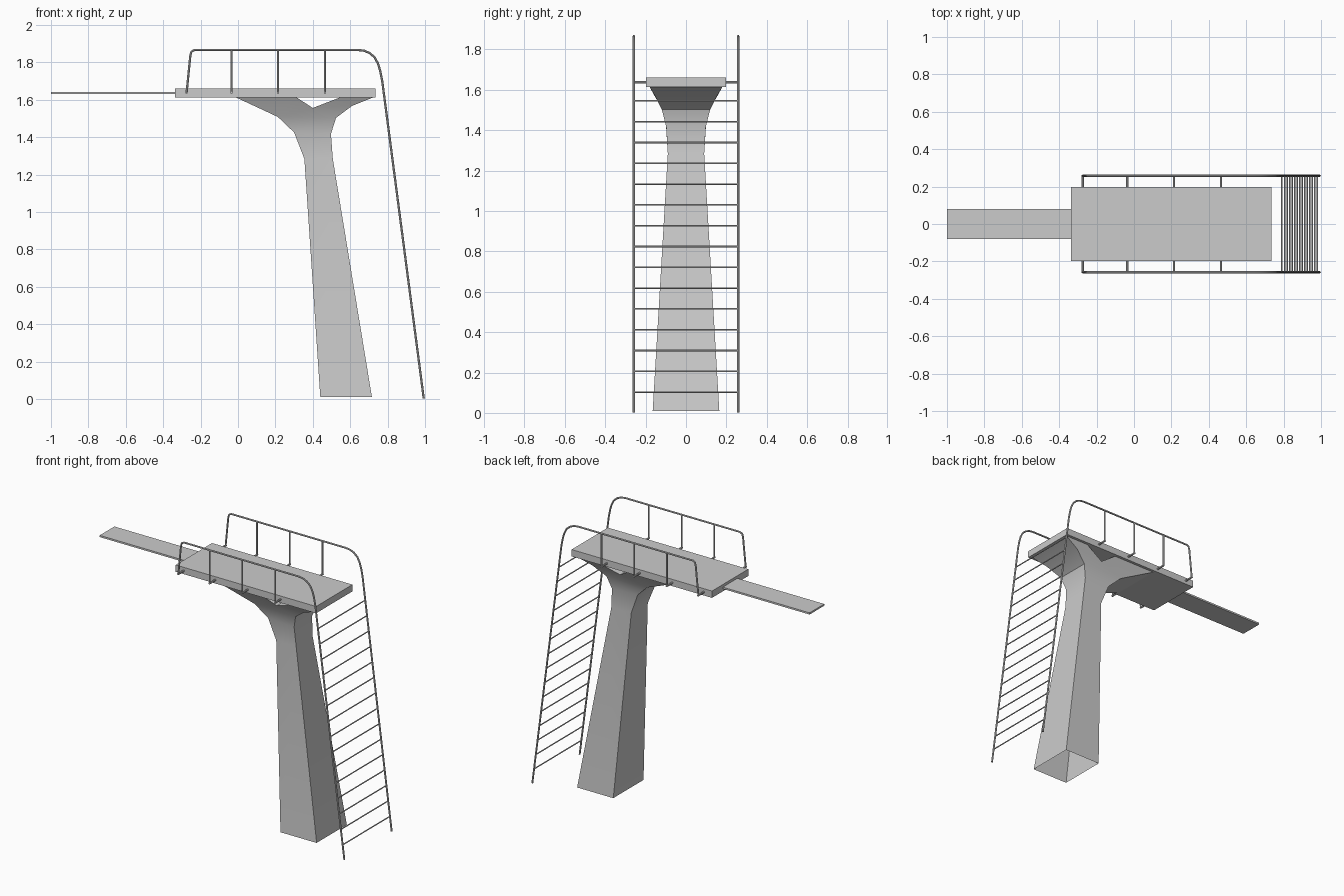
import bpy, bmesh

if "Cube" in bpy.data.objects:
    bpy.data.objects.remove(bpy.data.objects["Cube"])

RAIL_Y = 0.258


def link(name, data):
    ob = bpy.data.objects.new(name, data)
    bpy.context.collection.objects.link(ob)
    return ob


def box(name, x, y, z):
    bm = bmesh.new()
    bmesh.ops.create_cube(bm, size=1)
    for v in bm.verts:
        for i, (a, b) in enumerate((x, y, z)):
            v.co[i] = b if v.co[i] > 0 else a
    me = bpy.data.meshes.new(name)
    bm.to_mesh(me)
    bm.free()
    return link(name, me)


def smooth(ob, angle=0.6):
    bpy.ops.object.select_all(action='DESELECT')
    ob.select_set(True)
    bpy.context.view_layer.objects.active = ob
    bpy.ops.object.shade_smooth_by_angle(angle=angle)


def tubes(name, paths, radius, mirror=False):
    # round bars along poly-line paths, converted to a mesh
    cu = bpy.data.curves.new(name, 'CURVE')
    cu.dimensions = '3D'
    cu.bevel_depth = radius
    cu.bevel_resolution = 2
    cu.use_fill_caps = True
    for path in paths:
        sp = cu.splines.new('POLY')
        sp.points.add(len(path) - 1)
        for p, co in zip(sp.points, path):
            p.co = (*co, 1)
    ob = link(name, cu)
    bpy.ops.object.select_all(action='DESELECT')
    ob.select_set(True)
    bpy.context.view_layer.objects.active = ob
    bpy.ops.object.convert(target='MESH')
    ob = bpy.context.object
    smooth(ob)
    if mirror:
        ob.modifiers.new("Mirror", 'MIRROR').use_axis = (False, True, False)
    return ob


# platform and springboard
box("platform", (-0.337, 0.735), (-0.198, 0.198), (1.613, 1.66))
box("diving_board", (-1.0, -0.33), (-0.08, 0.08), (1.63, 1.642))

# forked pillar: xz outline with half-width, front and back skins joined by side walls
left = [(0.44, 0.01, 0.165), (0.355, 1.283, 0.09), (0.30, 1.425, 0.099),
        (0.213, 1.508, 0.121), (-0.015, 1.614, 0.18)]
right = [(0.716, 0.01, 0.165), (0.507, 1.283, 0.09), (0.497, 1.417, 0.098),
         (0.524, 1.503, 0.12), (0.61, 1.567, 0.152), (0.727, 1.614, 0.18)]
fork = [(0.31, 1.614, 0.18), (0.40, 1.556, 0.147), (0.55, 1.614, 0.18)]
bm = bmesh.new()


def pairs(pts):
    return [(bm.verts.new((x, -w, z)), bm.verts.new((x, w, z))) for x, z, w in pts]


L, R, F = pairs(left), pairs(right), pairs(fork)
skin = [(L[i], R[i], R[i + 1], L[i + 1]) for i in range(3)]
skin += [(L[3], R[3], F[1]), (L[3], F[1], F[0], L[4]),
         (R[3], R[4], F[1]), (R[4], R[5], F[2], F[1])]
for face in skin:
    for side in (0, 1):
        bm.faces.new([p[side] for p in face])
for chain in (L, R, [L[4]] + F[:2], F[1:] + [R[5]]):
    for a, b in zip(chain, chain[1:]):
        bm.faces.new((a[0], b[0], b[1], a[1]))
bmesh.ops.recalc_face_normals(bm, faces=bm.faces)
me = bpy.data.meshes.new("pillar")
bm.to_mesh(me)
bm.free()
smooth(link("pillar", me))

# handrail running down into the ladder stringer
rail = [(-0.275, 1.637), (-0.255, 1.835), (-0.249, 1.857), (-0.232, 1.866), (0.64, 1.866),
        (0.675, 1.862), (0.705, 1.849), (0.731, 1.826), (0.749, 1.792), (0.76, 1.755),
        (0.771, 1.70), (0.993, 0.003)]
tubes("handrail", [[(x, RAIL_Y, z) for x, z in rail]], 0.006, True)

# rail posts and the brackets that hold them to the platform
posts = (-0.035, 0.214, 0.465)
tubes("rail_posts", [[(x, RAIL_Y, 1.634), (x, RAIL_Y, 1.866)] for x in posts], 0.0055, True)
tubes("rail_brackets", [[(x, 0.19, 1.637), (x, RAIL_Y + 0.005, 1.637)]
                        for x in (-0.275,) + posts], 0.0065, True)

# ladder rungs
rungs = []
for i in range(1, 16):
    z = 0.103 * i
    x = 0.993 - (z - 0.003) * (0.993 - 0.771) / 1.697
    rungs.append([(x, -RAIL_Y, z), (x, RAIL_Y, z)])
tubes("ladder_rungs", rungs, 0.004)
